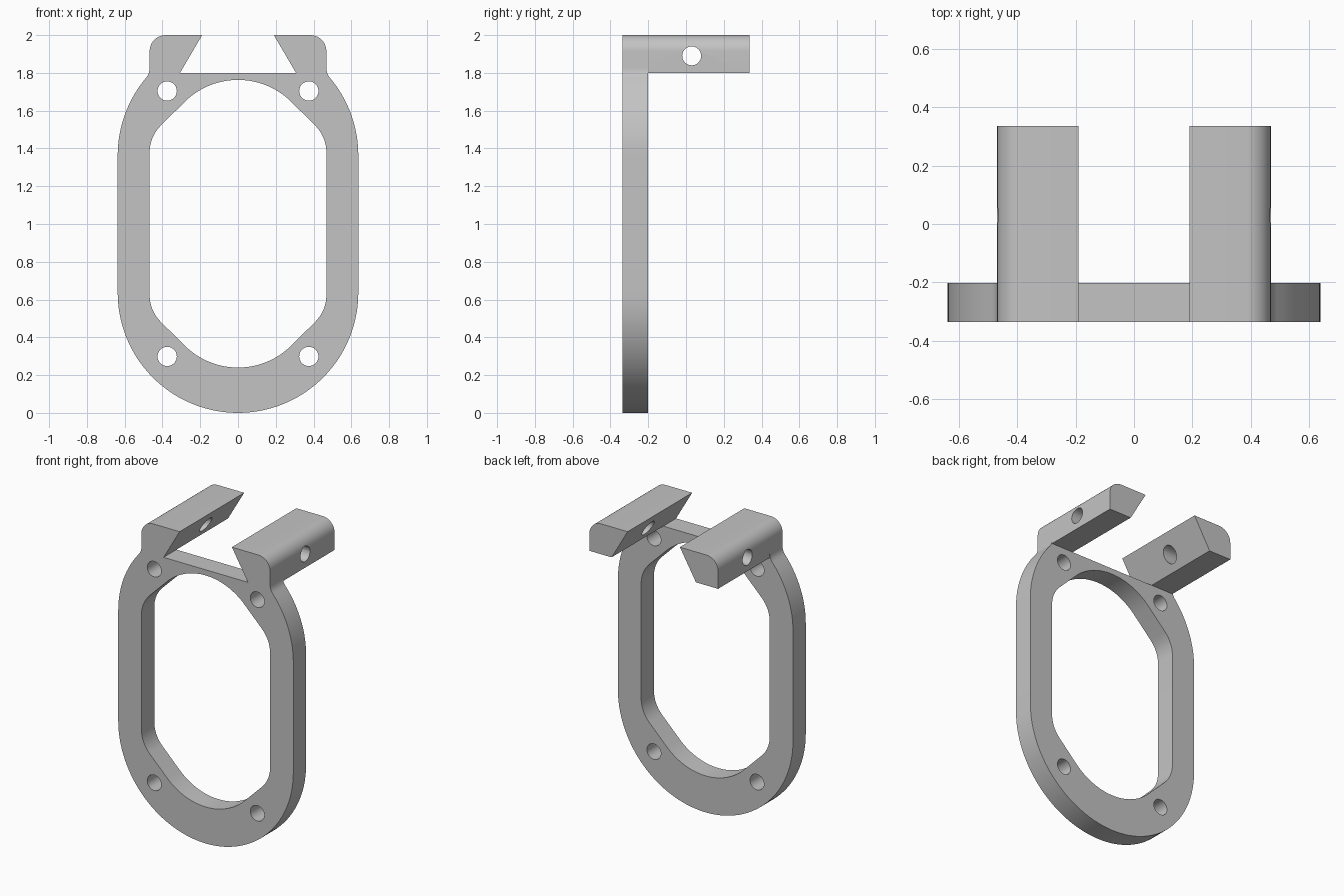
import bpy, bmesh, math

if "Cube" in bpy.data.objects:
    bpy.data.objects.remove(bpy.data.objects["Cube"])

W = 0.637             # outer radius of the frame
C_LOW, C_TOP = W, 2 - W
SIDE = 0.468          # half width of the opening and of the clamp
FRONT, SHOULDER, BACK = -0.335, -0.202, 0.335

grey = bpy.data.materials.new("plain grey")
grey.diffuse_color = (0.55, 0.55, 0.55, 1)
grey.use_nodes = True
grey.node_tree.nodes["Principled BSDF"].inputs["Base Color"].default_value = grey.diffuse_color


def arc(cx, cz, r, a0, a1, n):
    return [(cx + r * math.cos(math.radians(a0 + (a1 - a0) * i / n)),
             cz + r * math.sin(math.radians(a0 + (a1 - a0) * i / n))) for i in range(n + 1)]


def circle(cx, cz, r, n=32):
    return arc(cx, cz, r, 0, 360, n)[:-1]


def mirror_x(pts):
    return pts + [(-x, z) for x, z in reversed(pts)]


def finish(ob):
    ob.data.materials.clear()
    ob.data.materials.append(grey)
    bpy.ops.object.select_all(action='DESELECT')
    ob.select_set(True)
    bpy.context.view_layer.objects.active = ob
    bpy.ops.object.shade_smooth_by_angle(angle=math.radians(30))


def extrude(name, loops, y0, y1):
    """Solid from x-z outlines (later loops are holes), running from y0 to y1."""
    cu = bpy.data.curves.new(name, 'CURVE')
    cu.dimensions, cu.fill_mode = '2D', 'BOTH'
    cu.extrude = (y1 - y0) / 2
    for pts in loops:
        sp = cu.splines.new('POLY')
        sp.points.add(len(pts) - 1)
        for p, (x, z) in zip(sp.points, pts):
            p.co = (x, z, 0, 1)
        sp.use_cyclic_u = True
    tmp = bpy.data.objects.new(name + "_outline", cu)
    bpy.context.collection.objects.link(tmp)
    me = bpy.data.meshes.new_from_object(
        tmp.evaluated_get(bpy.context.evaluated_depsgraph_get()))
    bpy.data.objects.remove(tmp)
    bm = bmesh.new()
    bm.from_mesh(me)
    bmesh.ops.remove_doubles(bm, verts=bm.verts, dist=1e-5)
    for v in bm.verts:
        x, z, d = v.co
        v.co = (x, (y0 + y1) / 2 - d, z)
    bmesh.ops.recalc_face_normals(bm, faces=bm.faces)
    bm.to_mesh(me)
    bm.free()
    me.name = name
    ob = bpy.data.objects.new(name, me)
    bpy.context.collection.objects.link(ob)
    finish(ob)
    return ob


# Clamp jaw section: slanted inner face, rounded outer top corner
jaw_top = arc(SIDE - 0.085, 1.915, 0.085, 0, 90, 10) + [(0.19, 2.0), (0.307, 1.80)]

# Frame outline: rounded ends, small concave blend up into the jaws
f = 0.08
fx = SIDE + f
dz = math.sqrt((W + f) ** 2 - fx ** 2)
a = math.degrees(math.atan2(dz, fx))
half = (arc(0, C_LOW, W, -90, 0, 28)[1:] + arc(0, C_TOP, W, 0, a, 14)
        + arc(fx, C_TOP + dz, f, 180 + a, 180, 5)[1:] + jaw_top)
outer = mirror_x(half) + [(0, 0)]

# Opening: round top and bottom, 45 degree shoulders, filleted sides
quarter = arc(SIDE - 0.2, 1.379, 0.2, 0, 45, 8) + arc(0, C_TOP, 0.4, 45, 90, 14)
right = [(x, 2.003 - z) for x, z in reversed(quarter)][1:] + quarter[:-1]
opening = mirror_x([(0, 2.003 - 1.763)] + right + [(0, 1.763)])
opening = [p for i, p in enumerate(opening) if p != opening[i - 1] and not (p[0] == 0 and i >= len(right) + 2)]

screw_holes = [circle(sx * 0.375, z, 0.051) for sx in (-1, 1) for z in (0.299, 1.704)]
extrude("frame", [outer, opening] + screw_holes, FRONT, SHOULDER)

# Cross pin cutter
bpy.ops.mesh.primitive_cylinder_add(vertices=32, radius=0.05, depth=2,
                                    location=(0, 0.03, 1.89), rotation=(0, math.pi / 2, 0))
cutter = bpy.context.object
cutter.name = "pin_hole_cutter"

# Jaw bars reaching back from the frame, each drilled through
for name, s in (("right_jaw", 1), ("left_jaw", -1)):
    section = [(s * x, z) for x, z in [(SIDE, 1.80)] + jaw_top]
    jaw = extrude(name, [section], SHOULDER, BACK)
    mod = jaw.modifiers.new("pin hole", 'BOOLEAN')
    mod.operation, mod.solver, mod.object = 'DIFFERENCE', 'EXACT', cutter
    bpy.context.view_layer.objects.active = jaw
    bpy.ops.object.modifier_apply(modifier=mod.name)
    finish(jaw)

bpy.data.objects.remove(cutter)
